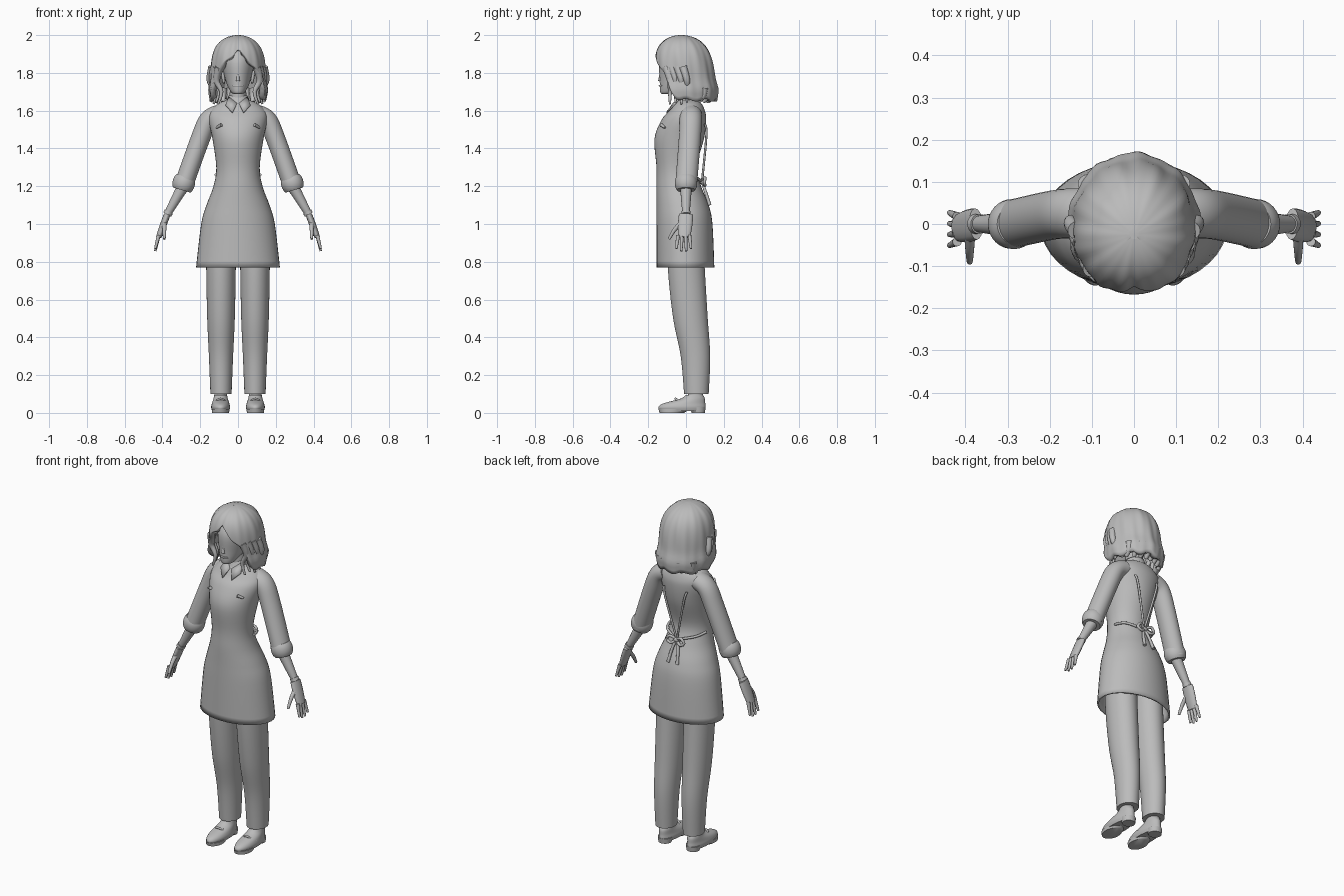
import bpy, bmesh, math
from math import sin, cos, pi, tau, exp
from mathutils import Vector

cube = bpy.data.objects.get("Cube")
if cube:
    bpy.data.objects.remove(cube, do_unlink=True)

colour = (.5, .5, .5, 1)
grey = bpy.data.materials.new("plain grey")
grey.use_nodes = True
grey.diffuse_color = colour
grey.node_tree.nodes["Principled BSDF"].inputs["Base Color"].default_value = colour


def finish(name, mesh, mirror=False, thick=0):
    """Wrap a mesh as a smooth grey object, optionally mirrored or thickened."""
    obj = bpy.data.objects.new(name, mesh)
    bpy.context.collection.objects.link(obj)
    mesh.materials.append(grey)
    bpy.ops.object.select_all(action="DESELECT")
    obj.select_set(True)
    bpy.context.view_layer.objects.active = obj
    bpy.ops.object.shade_smooth_by_angle(angle=math.radians(50))
    if thick:
        solid = obj.modifiers.new("thickness", "SOLIDIFY")
        solid.thickness = thick
        solid.offset = -1
    if mirror:
        copy = obj.modifiers.new("mirror", "MIRROR")
        copy.use_mirror_merge = False


def skin(name, rings, bottom=True, top=True, **options):
    """Bridge closed rings of points into one surface."""
    bm = bmesh.new()
    rows = [[bm.verts.new(point) for point in ring] for ring in rings]
    count = len(rows[0])
    for lower, upper in zip(rows, rows[1:]):
        for i in range(count):
            j = (i + 1) % count
            bm.faces.new((lower[i], lower[j], upper[j], upper[i]))
    if bottom:
        bm.faces.new(rows[0][::-1])
    if top:
        bm.faces.new(rows[-1])
    bmesh.ops.recalc_face_normals(bm, faces=bm.faces)
    mesh = bpy.data.meshes.new(name)
    bm.to_mesh(mesh)
    bm.free()
    finish(name, mesh, **options)


def spline(keys, steps=5):
    """Smooth interpolation through key tuples."""
    keys = [Vector(key) for key in keys]
    padded = [keys[0]] + keys + [keys[-1]]
    result = []
    for before, start, end, after in zip(padded, padded[1:], padded[2:], padded[3:]):
        leave, arrive = (end - before) / 2, (after - start) / 2
        for step in range(steps):
            t = step / steps
            ease = t * t * (3 - 2 * t)
            pull = t * (1 - t)
            result.append(start.lerp(end, ease) + leave * pull * (1 - t) - arrive * pull * t)
    return result + [keys[-1]]


def profile(name, rows, x=0, sides=40, **options):
    """Stack oval sections given as height, half width, front and back."""
    rings = []
    for z, width, front, back in spline([Vector(row) for row in rows]):
        middle, depth = (front + back) / 2, (back - front) / 2
        angles = [tau * i / sides for i in range(sides)]
        rings.append([(x + width * cos(a), middle + depth * sin(a), z) for a in angles])
    skin(name, rings, **options)


def tube(name, points, start, end, flat=1, bulge=0, sides=16, **options):
    """Sweep a tapering oval along a path; flat widens it from front to back."""
    path = spline(points)
    last = len(path) - 1
    rings = []
    for i, centre in enumerate(path):
        t = i / last
        radius = (start + (end - start) * t) * (1 + bulge * sin(pi * t))
        along = (path[min(i + 1, last)] - path[max(i - 1, 0)]).normalized()
        across = along.cross(Vector((0, 1, .1))).normalized()
        depth = across.cross(along) * flat
        angles = [tau * k / sides for k in range(sides)]
        rings.append([centre + radius * (across * cos(a) + depth * sin(a)) for a in angles])
    skin(name, rings, **options)


# Dress with apron, open at the hem
profile("dress", [
    (.77, .222, -.155, .15), (1, .195, -.156, .14), (1.1, .167, -.156, .12),
    (1.2, .13, -.157, .08), (1.3, .115, -.156, .055), (1.45, .135, -.167, .095),
    (1.55, .155, -.13, .107), (1.6, .145, -.09, .1), (1.64, .1, -.065, .08),
    (1.66, .045, -.045, .05)], bottom=False, thick=.01)

# Sleeves with rolled cuffs
elbow = Vector((.29, 0, 1.2))
wrist = Vector((.375, 0, 1.05))
knuckles = Vector((.42, -.01, .93))
reach = wrist - elbow
tube("sleeves", [(.1, .025, 1.58), (.155, .025, 1.55), (.2, .02, 1.45), elbow],
     .052, .05, flat=1.15, sides=32, mirror=True)
tube("cuffs", [(.277, 0, 1.25), (.298, 0, 1.18)], .05, .048, bulge=.22, sides=32, mirror=True)

# Forearms, wrist bands and hands
tube("forearms", [elbow, wrist], .033, .018, mirror=True)
tube("wrist_bands", [wrist - reach * .1, wrist], .024, .024, mirror=True)
tube("palms", [wrist, knuckles], .017, .014, flat=2.2, bulge=.12, mirror=True)
for i in range(4):
    base = knuckles + Vector((0, .02 * i - .032, .01))
    tip = base + Vector((.018, .006 * (i - 1.5), .013 * abs(i - 1.5) - .09))
    tube(f"finger_{i + 1}", [base, tip], .011, .006, mirror=True)
tube("thumbs", [(.39, -.02, 1.01), (.39, -.06, .97), (.39, -.09, .92)], .014, .007, mirror=True)

# Trousers
profile("trousers", [(.1, .056, -.01, .12), (.3, .064, -.028, .128), (.5, .073, -.068, .115),
                     (.75, .078, -.095, .1), (.95, .08, -.1, .09)], x=.09, mirror=True)

# Shoes: upper, sole, heel, strap and ankle
foot = {"x": .092, "mirror": True}
profile("shoes", [(.01, .045, -.138, .1), (.03, .05, -.146, .104), (.05, .046, -.12, .102),
                  (.075, .038, -.03, .1), (.095, .034, 0, .09)], **foot)
profile("soles", [(0, .045, -.14, -.01), (.02, .047, -.146, .02)], **foot)
profile("heels", [(0, .036, .03, .1), (.03, .04, .02, .104)], **foot)
profile("ankles", [(.07, .033, .01, .09), (.16, .033, .01, .09)], **foot)
tube("shoe_straps", [(.05, -.02, .045), (.092, -.055, .075), (.134, -.02, .045)],
     .006, .006, mirror=True)

# Neck, head, ears and face
profile("neck", [(1.6, .05, -.05, .06), (1.75, .04, -.05, .05)])
profile("head", [(1.688, .02, -.125, -.07), (1.7, .038, -.137, -.04), (1.76, .066, -.139, .06),
                 (1.87, .082, -.138, .1), (1.95, .04, -.08, .05)])
tube("ears", [(.074, -.025, 1.745), (.082, -.02, 1.81)], .006, .008, flat=2, bulge=.4, mirror=True)
tube("nose", [(0, -.134, 1.81), (0, -.138, 1.757)], .004, .01)
tube("lips", [(-.026, -.125, 1.732), (0, -.14, 1.732), (.026, -.125, 1.732)], .005, .005)

# Hair shell: a wavy dome, parted in front, with an arched opening for the face
hem, crown, columns, levels = 1.655, 2, 96, 28
rings = []
for level in range(levels):
    rise = sin(level / (levels - 1) * pi / 2)
    ring = []
    for column in range(columns):
        a = tau * column / columns - pi
        opening = (.27 - .14 * abs(a)) / (1 + exp(12 * (abs(a) - 1.1)))
        low = hem + opening + .007 * sin(9 * a)
        z = low + (crown - low) * rise
        t = min(max((z - hem) / (crown - hem), 0), .999)
        dome = math.sqrt(1 - t ** 5)
        curl = .07 * exp(-((z - 1.71) / .04) ** 2)
        strands = .016 * sin(9 * a + 14 * z) + .008 * sin(19 * a)
        parting = .07 * exp(-(a / .14) ** 2)
        swell = dome * (1 + curl + strands - parting)
        ring.append((.147 * swell * sin(a), -.162 * swell * cos(a) - .025 * t, z))
    rings.append(ring)
skin("hair", rings, bottom=False, thick=.03)

# Loose locks beside the face and along the lower edge
for i in range(4):
    x, y = .1 + .012 * i, .03 * i - .085
    tube(f"side_lock_{i + 1}", [(x, y - .02, 1.83), (x + .014, y, 1.76), (x - .012, y, 1.7),
                                (x + .005, y, 1.635 + .01 * (i % 2))], .022, .005, mirror=True)
    x = .015 + .032 * i
    y = .145 - 4 * x * x
    tube(f"back_lock_{i + 1}", [(x, y, 1.72), (x, y - .005, 1.68), (x, y - .03, 1.645)],
         .022, .01, mirror=True)

# Shirt collar: stand and folded flaps
profile("collar_stand", [(1.625, .07, -.07, .075), (1.68, .05, -.045, .06)],
        bottom=False, top=False, thick=.007)
flap = bpy.data.meshes.new("collar_flaps")
corners = [(.006, -.07, 1.64), (.03, -.105, 1.592), (.066, -.07, 1.63), (.05, -.03, 1.675)]
flap.from_pydata(corners, [], [range(len(corners))])
finish("collar_flaps", flap, mirror=True, thick=.008)

# Apron strap ends, back straps, waist ties and bow
knot = Vector((0, .085, 1.225))
tube("strap_ends", [(.088, -.132, 1.525), (.114, -.112, 1.51)], .009, .006, mirror=True)
tube("back_straps", [(.075, .1, 1.53), (.06, .108, 1.47), knot], .006, .006, mirror=True)
tube("waist_ties", [(.118, -.02, 1.26), (.09, .045, 1.25), knot], .007, .007, mirror=True)
tube("bow_loops", [knot, (.035, .1, 1.245), (.055, .098, 1.22), (.03, .1, 1.205), knot],
     .008, .008, mirror=True)
tube("bow_tails", [knot, (.018, .1, 1.18), (.03, .126, 1.1)], .007, .009, mirror=True)
tube("bow_knot", [knot - Vector((.018, 0, 0)), knot + Vector((.018, 0, 0))], .01, .01, bulge=.6)
